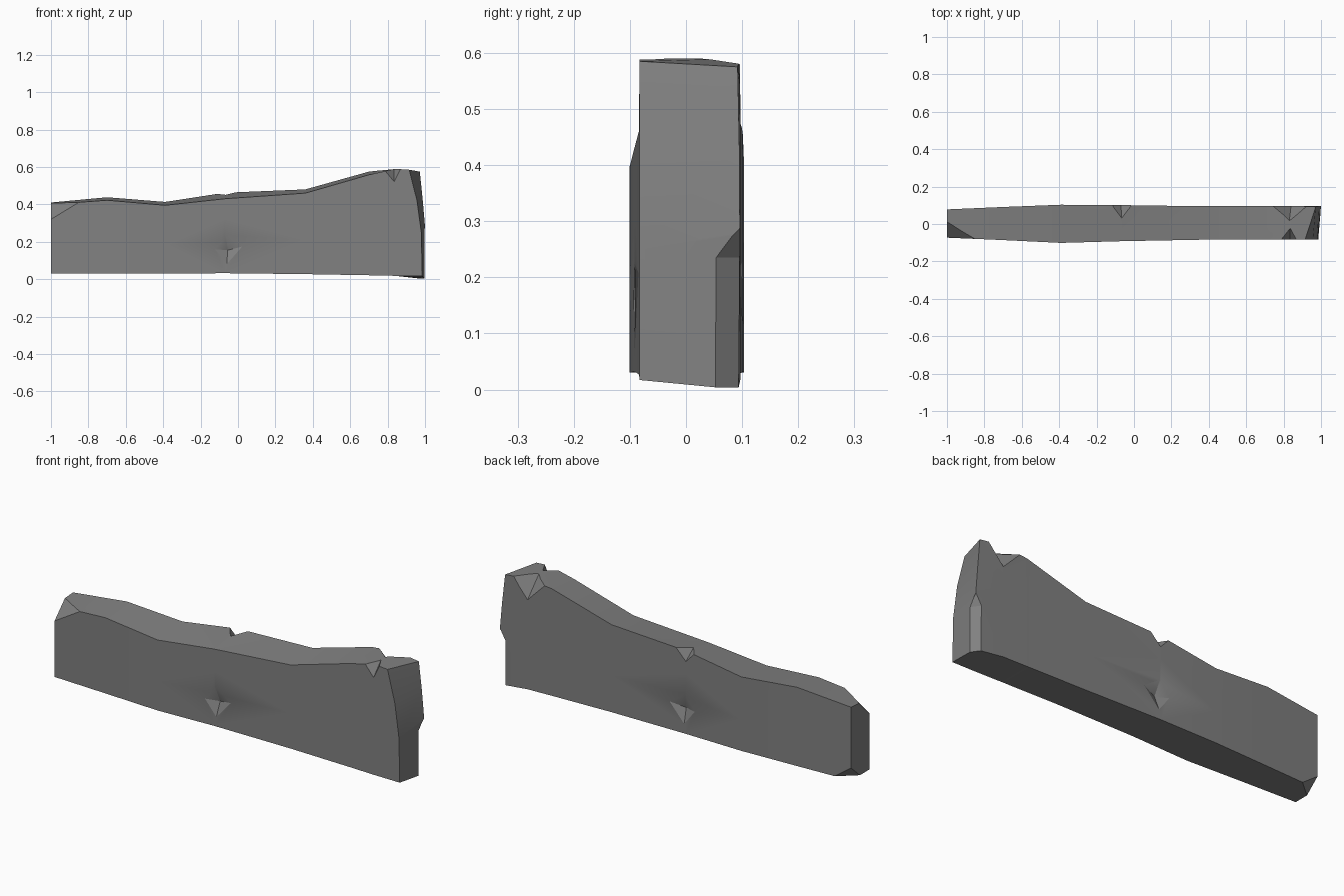
import bpy, bmesh, math
from mathutils import Vector

if "Cube" in bpy.data.objects:
    bpy.data.objects.remove(bpy.data.objects["Cube"])

stone = bpy.data.materials.new("grey stone")
stone.diffuse_color = (0.22, 0.22, 0.22, 1)
stone.use_nodes = True
stone.node_tree.nodes["Principled BSDF"].inputs["Base Color"].default_value = stone.diffuse_color


def make_object(name, bm):
    bmesh.ops.recalc_face_normals(bm, faces=bm.faces)
    mesh = bpy.data.meshes.new(name)
    bm.to_mesh(mesh)
    bm.free()
    mesh.materials.append(stone)
    obj = bpy.data.objects.new(name, mesh)
    bpy.context.collection.objects.link(obj)
    return obj


# Wall body: x, front y, back y, bottom z, front top z, back top z
stations = [
    (-1.00, -0.073, 0.078, 0.030, 0.400, 0.410),
    (-0.70, -0.086, 0.091, 0.030, 0.422, 0.438),
    (-0.39, -0.101, 0.103, 0.030, 0.395, 0.413),
    (-0.07, -0.092, 0.101, 0.032, 0.430, 0.462),
    (0.36, -0.084, 0.095, 0.027, 0.460, 0.480),
    (0.70, -0.083, 0.096, 0.021, 0.558, 0.575),
    (0.84, -0.083, 0.097, 0.018, 0.590, 0.590),
]
levels = (0.0, 0.42, 0.72, 1.0)
bm = bmesh.new()
rings = []
for x, yf, yb, zb, zf, zk in stations:
    front = [(x, yf, zb + (zf - zb) * t) for t in levels]
    back = [(x, yb, zb + (zk - zb) * t) for t in reversed(levels)]
    rings.append([bm.verts.new(p) for p in front + back])
# Worn right end, leaning back towards the top
end = [(0.985, -0.083, 0.017), (0.980, -0.083, 0.25), (0.957, -0.083, 0.42),
       (0.915, -0.083, 0.585), (0.972, 0.092, 0.575), (0.987, 0.095, 0.43),
       (1.0, 0.096, 0.28), (1.0, 0.093, 0.0)]
rings.append([bm.verts.new(p) for p in end])
for a, b in zip(rings, rings[1:]):
    for i in range(8):
        j = (i + 1) % 8
        bm.faces.new((a[i], a[j], b[j], b[i]))
for ring in (rings[0], rings[-1]):
    for i in range(3):
        bm.faces.new((ring[i], ring[i + 1], ring[6 - i], ring[7 - i]))
wall = make_object("broken_wall", bm)


def chip(name, points):
    """Subtract the convex hull of the points from the wall."""
    cb = bmesh.new()
    for p in points:
        cb.verts.new(p)
    hull = bmesh.ops.convex_hull(cb, input=cb.verts)
    loose = {v for v in hull["geom_interior"] if isinstance(v, bmesh.types.BMVert)}
    bmesh.ops.delete(cb, geom=list(loose), context='VERTS')
    cutter = make_object(name, cb)
    cutter.hide_render = True
    mod = wall.modifiers.new(name, 'BOOLEAN')
    mod.operation = 'DIFFERENCE'
    mod.solver = 'EXACT'
    mod.object = cutter
    bpy.context.view_layer.objects.active = wall
    bpy.ops.object.modifier_apply(modifier=name)
    bpy.data.objects.remove(cutter)


# V notches in the top edges: two edge ends, tip on the side, tip on the top
notches = {
    "notch_front_right": ((0.78, -0.084, 0.586), (0.87, -0.084, 0.591),
                          (0.835, -0.084, 0.52), (0.835, -0.02, 0.592), -1),
    "notch_back_right": ((0.74, 0.098, 0.58), (0.93, 0.098, 0.584),
                         (0.84, 0.098, 0.48), (0.83, 0.015, 0.592), 1),
    "notch_back_middle": ((-0.12, 0.103, 0.458), (-0.01, 0.103, 0.466),
                          (-0.07, 0.103, 0.405), (-0.065, 0.025, 0.455), 1),
}
for name, (a, b, side, top, out) in notches.items():
    outer = (Vector(a) + Vector(b)) / 2 + Vector((0, out * 0.06, 0.06))
    chip(name, (a, b, side, top, outer))

# Shallow diamond pits on both broad faces
for name, s, y in (("pit_front", -1, -0.092), ("pit_back", 1, 0.101)):
    chip(name, [(-0.125, y + s * 0.002, 0.16), (-0.065, y, 0.235), (0.025, y - s * 0.001, 0.175),
                (-0.06, y, 0.08), (-0.055, y - s * 0.025, 0.155),
                (-0.06, y + s * 0.04, 0.16)])

# Broken corners at the left end
chip("corner_top_left", [(-1, -0.073, 0.32), (-0.85, -0.08, 0.411), (-1, 0.012, 0.406),
                         (-1.1, -0.15, 0.5)])
chip("corner_bottom_left", [(-1, 0.078, 0.095), (-0.91, 0.082, 0.03), (-1, 0.005, 0.03),
                            (-1.08, 0.15, -0.04)])
# Upright chip on the back right edge
chip("corner_right_back", [(1.0, 0.048, z) for z in (-0.05, 0.235)]
     + [(0.965, 0.098, z) for z in (-0.05, 0.235)]
     + [(1.06, 0.16, -0.05), (1.06, 0.16, 0.30), (0.998, 0.097, 0.29)])

wall.select_set(True)
bpy.context.view_layer.objects.active = wall
bpy.ops.object.shade_smooth_by_angle(angle=math.radians(25))
